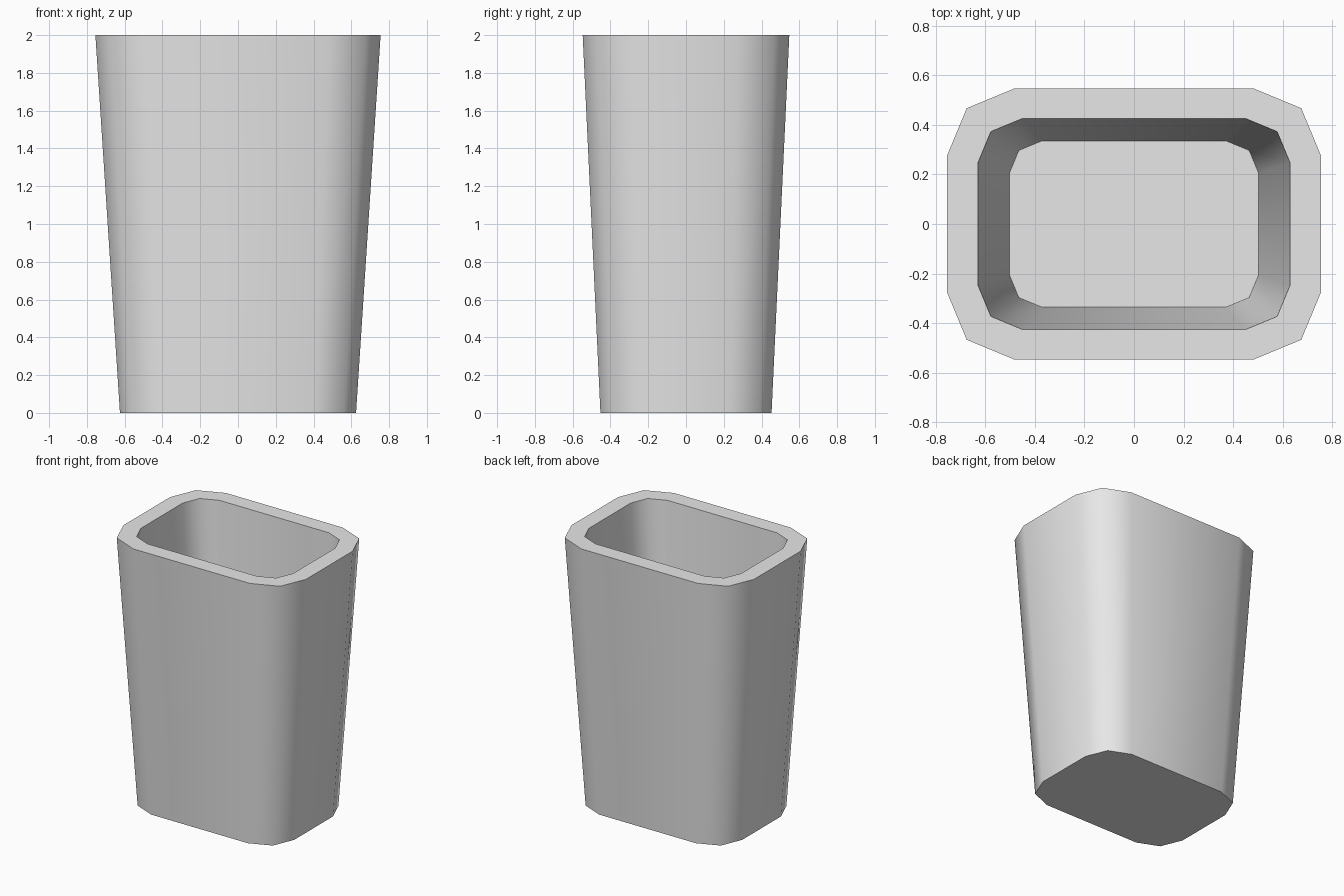
import bpy, bmesh, math

cube = bpy.data.objects.get("Cube")
if cube:
    bpy.data.objects.remove(cube, do_unlink=True)

# Plain grey
grey = bpy.data.materials.new("light_grey")
grey.use_nodes = True
colour = (0.8, 0.8, 0.8, 1)
grey.diffuse_color = colour
grey.node_tree.nodes["Principled BSDF"].inputs["Base Color"].default_value = colour


def ring(bm, half_x, half_y, radius, z):
    """Rounded rectangle with two facets per corner."""
    verts = []
    for corner, (sx, sy) in enumerate([(1, 1), (-1, 1), (-1, -1), (1, -1)]):
        for step in range(3):
            a = math.radians(90 * corner + 45 * step)
            verts.append(bm.verts.new((sx * (half_x - radius) + radius * math.cos(a),
                                       sy * (half_y - radius) + radius * math.sin(a), z)))
    return verts


def bridge(bm, lower, upper):
    n = len(lower)
    for i in range(n):
        j = (i + 1) % n
        bm.faces.new((lower[i], lower[j], upper[j], upper[i]))


# Tapered cup: outer wall, flat rim, inner wall and floor
bm = bmesh.new()
rings = [ring(bm, *r) for r in [(0.625, 0.453, 0.225, 0),
                                (0.755, 0.547, 0.272, 2),
                                (0.63, 0.425, 0.178, 2),
                                (0.503, 0.335, 0.13, 0.1)]]
for lower, upper in zip(rings, rings[1:]):
    bridge(bm, lower, upper)
bm.faces.new(rings[0][::-1])
bm.faces.new(rings[-1])
bmesh.ops.recalc_face_normals(bm, faces=bm.faces)

mesh = bpy.data.meshes.new("tapered_cup")
bm.to_mesh(mesh)
bm.free()
mesh.materials.append(grey)
cup = bpy.data.objects.new("tapered_cup", mesh)
bpy.context.collection.objects.link(cup)

# Soft corners, crisp rim and base
bpy.ops.object.select_all(action="DESELECT")
cup.select_set(True)
bpy.context.view_layer.objects.active = cup
bpy.ops.object.shade_smooth_by_angle(angle=math.radians(60))
